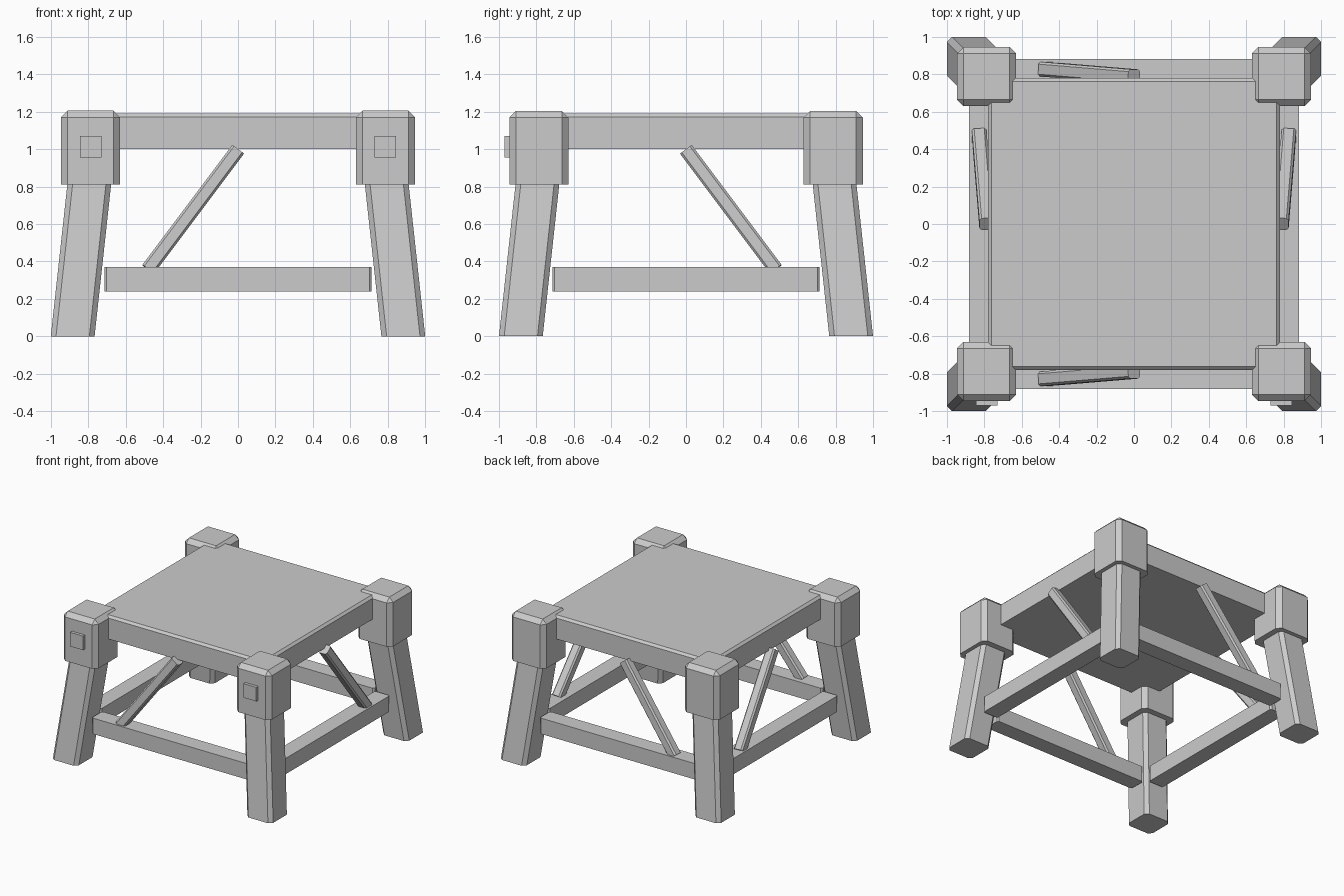
import bpy, bmesh
from mathutils import Vector, Matrix

cube = bpy.data.objects.get("Cube")
if cube:
    bpy.data.objects.remove(cube, do_unlink=True)

grey = bpy.data.materials.new("plain_grey")
grey.use_nodes = True
colour = (0.6, 0.6, 0.6, 1)
grey.diffuse_color = colour
grey.node_tree.nodes["Principled BSDF"].inputs["Base Color"].default_value = colour


def box(name, lo, hi, chamfer=0.0, pick=None, matrix=None):
    """Box from corner to corner; edges accepted by pick(direction, middle) are chamfered."""
    lo, hi = Vector(lo), Vector(hi)
    size, mid = hi - lo, (lo + hi) / 2
    bm = bmesh.new()
    bmesh.ops.create_cube(bm, size=1)
    for v in bm.verts:
        v.co = Vector(a * b for a, b in zip(v.co, size)) + mid
    if chamfer:
        edges = []
        for e in bm.edges:
            a, b = (v.co for v in e.verts)
            if pick((b - a).normalized(), (a + b) / 2 - mid):
                edges.append(e)
        bmesh.ops.bevel(bm, geom=edges, offset=chamfer, segments=1,
                        affect='EDGES', profile=0.5)
    if matrix:
        bm.transform(matrix)
    bmesh.ops.recalc_face_normals(bm, faces=bm.faces)
    mesh = bpy.data.meshes.new(name)
    bm.to_mesh(mesh)
    bm.free()
    mesh.materials.append(grey)
    obj = bpy.data.objects.new(name, mesh)
    bpy.context.collection.objects.link(obj)
    return obj


def upright(d, m):
    return abs(d.z) > 0.9


def top_rim(d, m):
    return abs(d.z) < 0.1 and m.z > 0


# Solid top slab
box("top_slab", (-0.78, -0.78, 1.0), (0.78, 0.78, 1.19), 0.018, top_rim)

# Splayed legs, corner caps and front pegs
SPLAY = 0.109
for sx, side in ((1, "left"), (-1, "right")):
    for sy, end in ((-1, "front"), (1, "back")):
        shear = Matrix.Identity(4)
        shear[0][2], shear[1][2] = -sx * SPLAY, -sy * SPLAY
        shear[0][3], shear[1][3] = sx * 0.883, sy * 0.883
        box(f"{end}_{side}_leg", (-0.117, -0.117, 0), (0.117, 0.117, 0.95),
            0.028, upright, shear)
        box(f"{end}_{side}_cap", (-0.158, -0.158, 0.81), (0.158, 0.158, 1.205),
            0.035, lambda d, m: upright(d, m) or m.z > 0,
            Matrix.Translation((sx * 0.787, sy * 0.787, 0)))
    box(f"front_{side}_peg", (sx * 0.787 - 0.058, -0.97, 0.955),
        (sx * 0.787 + 0.058, -0.93, 1.07))

# Lower rails and slanted braces, one of each per side
quarter = Matrix(((0, -1, 0, 0), (-1, 0, 0, 0), (0, 0, 1, 0), (0, 0, 0, 1)))
mirror_y = Matrix.Diagonal((1, -1, 1, 1))
sides = {"front": Matrix.Identity(4), "back": mirror_y,
         "left": quarter @ mirror_y, "right": quarter}

foot, head = Vector((-0.48, -0.827, 0.358)), Vector((0, -0.787, 0.998))
along = (head - foot).normalized()
across = Vector((0, 1, 0)).cross(along).normalized()
outward = along.cross(across)
brace = Matrix((across, outward, along)).transposed().to_4x4()
brace.translation = foot

for name, turn in sides.items():
    box(f"{name}_rail", (-0.713, -0.88, 0.24), (0.713, -0.745, 0.37),
        0.011, upright, turn)
    box(f"{name}_brace", (-0.039, -0.039, 0), (0.039, 0.039, (head - foot).length),
        0.012, upright, turn @ brace)
